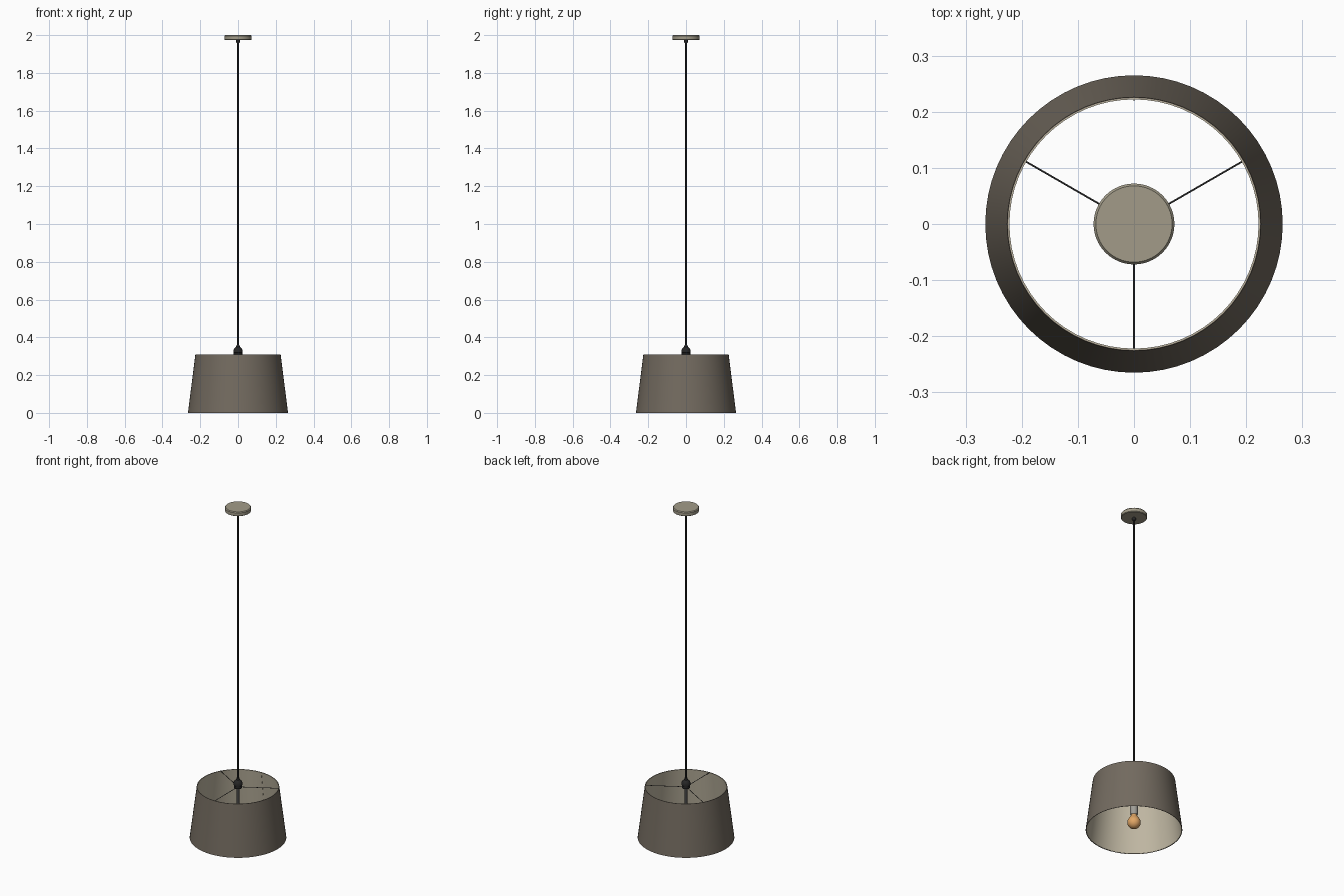
import bpy, bmesh, math
from mathutils import Vector

if "Cube" in bpy.data.objects:
    bpy.data.objects.remove(bpy.data.objects["Cube"])


def material(name, rgb):
    m = bpy.data.materials.new(name)
    m.diffuse_color = (*rgb, 1)
    m.use_nodes = True
    m.node_tree.nodes["Principled BSDF"].inputs["Base Color"].default_value = m.diffuse_color
    return m


BROWN = material("brown_fabric", (0.17, 0.145, 0.115))
CREAM = material("cream_lining", (0.52, 0.47, 0.36))
KHAKI = material("khaki_metal", (0.36, 0.33, 0.25))
BLACK = material("black_plastic", (0.02, 0.02, 0.02))
STEEL = material("dark_steel", (0.06, 0.06, 0.06))
SOCKET = material("grey_socket", (0.35, 0.34, 0.31))
AMBER = material("amber_glass", (0.75, 0.38, 0.13))


def finish(bm, name, mat, angle=35):
    me = bpy.data.meshes.new(name)
    bm.to_mesh(me)
    bm.free()
    ob = bpy.data.objects.new(name, me)
    bpy.context.collection.objects.link(ob)
    me.materials.append(mat)
    bpy.ops.object.select_all(action='DESELECT')
    ob.select_set(True)
    bpy.context.view_layer.objects.active = ob
    bpy.ops.object.shade_smooth_by_angle(angle=math.radians(angle))
    return ob


def lathe(name, profile, mat, sides=64):
    """Spin (radius, z) points, listed bottom to top on the outside, about z."""
    bm = bmesh.new()
    vs = [bm.verts.new((r, 0, z)) for r, z in profile]
    es = [bm.edges.new(p) for p in zip(vs, vs[1:])]
    bmesh.ops.spin(bm, geom=vs + es, cent=(0, 0, 0), axis=(0, 0, 1),
                   angle=2 * math.pi, steps=sides, use_duplicate=False)
    bmesh.ops.remove_doubles(bm, verts=bm.verts, dist=1e-5)
    # point faces outward
    bmesh.ops.recalc_face_normals(bm, faces=bm.faces)
    return finish(bm, name, mat)


def rod(name, a, b, r, mat, sides=12):
    a, b = Vector(a), Vector(b)
    bm = bmesh.new()
    bmesh.ops.create_cone(bm, cap_ends=True, segments=sides, radius1=r,
                          radius2=r, depth=(b - a).length)
    q = (b - a).to_track_quat('Z', 'Y')
    for v in bm.verts:
        v.co = q @ v.co + (a + b) / 2
    return finish(bm, name, mat)


# Shade: fabric outside, lining inside
lathe("shade_outer", [(0.2635, 0), (0.265, 0), (0.226, 0.308), (0.2245, 0.308)], BROWN)
lathe("shade_lining", [(0.2637, 0.001), (0.261, 0.001), (0.222, 0.3075),
                       (0.2247, 0.3075), (0.2637, 0.001)], CREAM)
rod("shade_seam", (0, 0.2605, 0.003), (0, 0.2215, 0.306), 0.002, CREAM, 6)

# Wire frame: three spokes from the hub to the rim
for i in range(3):
    t = math.radians(30 + 120 * i)
    c, s = math.cos(t), math.sin(t)
    rod(f"spoke_{i + 1}", (0.015 * c, 0.015 * s, 0.306), (0.223 * c, 0.223 * s, 0.306),
        0.0016, STEEL, 8)

# Hub with tapered cord grip
lathe("hub", [(0, 0.302), (0.023, 0.302), (0.023, 0.318), (0.025, 0.32),
              (0.025, 0.332), (0.019, 0.343), (0.010, 0.35), (0.008, 0.36), (0, 0.36)],
      BLACK, 32)

# Stem, socket and bulb
rod("stem", (0, 0, 0.165), (0, 0, 0.304), 0.008, STEEL, 20)
lathe("socket", [(0, 0.095), (0.019, 0.095), (0.021, 0.1), (0.021, 0.155),
                 (0.016, 0.168), (0, 0.168)], SOCKET, 32)
arc = [(0.037 * math.sin(math.radians(a)), 0.048 - 0.037 * math.cos(math.radians(a)))
       for a in range(0, 126, 9)]
lathe("bulb", arc + [(0.022, 0.081), (0.0165, 0.09), (0.015, 0.1), (0, 0.1)], AMBER, 32)

# Cord and ceiling canopy
rod("cord", (0, 0, 0.355), (0, 0, 1.98), 0.005, BLACK, 16)
lathe("canopy_grip", [(0, 1.957), (0.007, 1.957), (0.010, 1.962), (0.010, 1.976),
                      (0, 1.976)], BLACK, 24)
lathe("canopy", [(0, 1.974), (0.069, 1.974), (0.072, 1.977), (0.072, 1.995),
                 (0.068, 2.0), (0, 2.0)], KHAKI)
